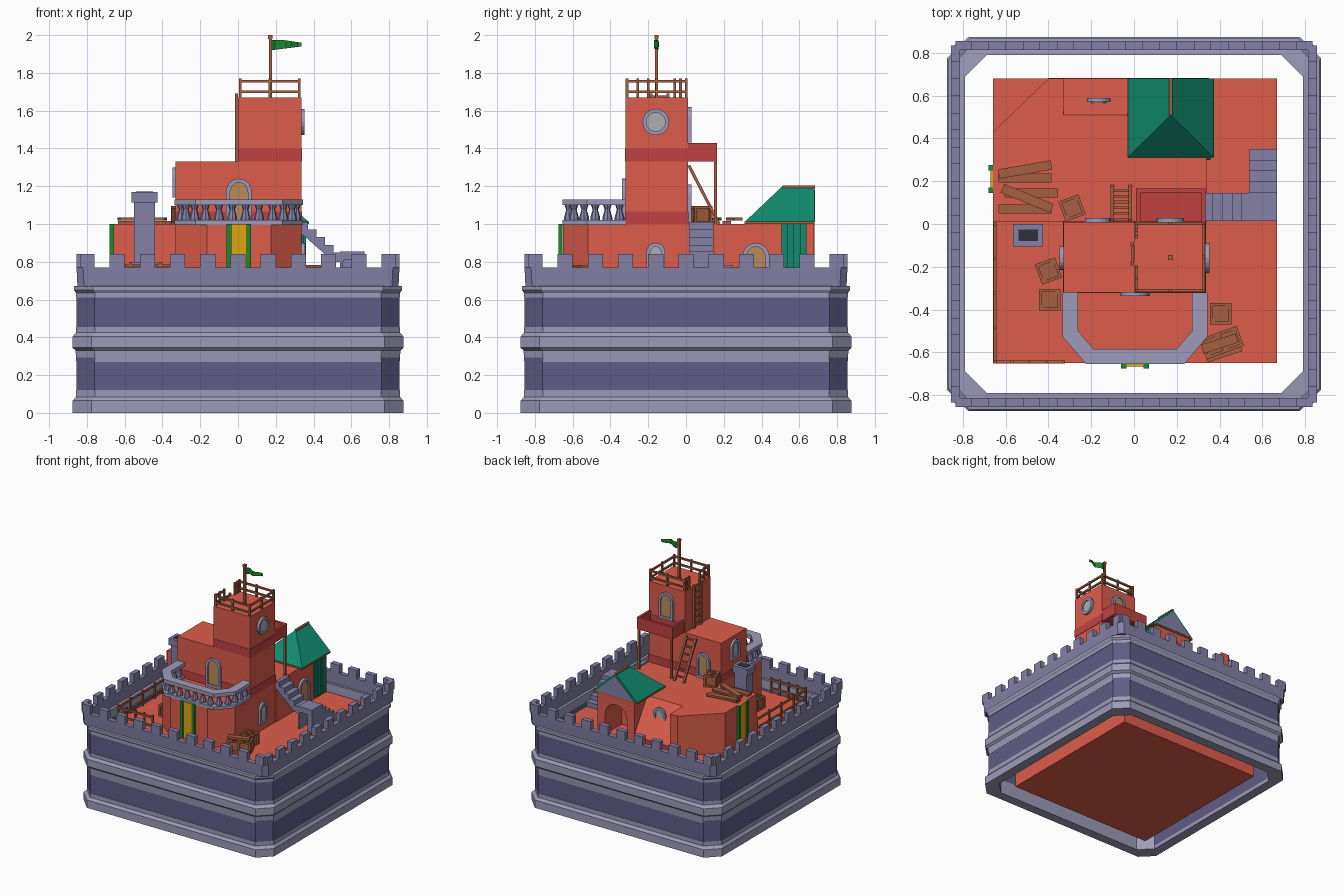
import bpy, bmesh, math
from mathutils import Matrix, Vector

if "Cube" in bpy.data.objects:
    bpy.data.objects.remove(bpy.data.objects["Cube"])

def mat(name, *c):
    m = bpy.data.materials.new(name)
    m.diffuse_color = (*c, 1)
    m.use_nodes = True
    m.node_tree.nodes["Principled BSDF"].inputs["Base Color"].default_value = m.diffuse_color
    return m

RED, DRED = mat("red", .73, .11, .07), mat("dark_red", .53, .055, .055)
PANEL, BAND, STONE = mat("panel", .115, .107, .24), mat("band", .34, .33, .48), mat("stone", .23, .22, .38)
WOOD, DOOR, GLASS = mat("wood", .38, .115, .053), mat("door", .5, .26, .11), mat("glass", .43, .43, .45)
GREEN, DGREEN, GOLD = mat("green", .005, .26, .155), mat("flag_green", .01, .26, .03), mat("gold", .75, .38, .005)
DARK = mat("dark", .03, .03, .05)

def finish(bm, name, m):
    bmesh.ops.recalc_face_normals(bm, faces=bm.faces)
    me = bpy.data.meshes.new(name)
    bm.to_mesh(me)
    bm.free()
    me.materials.append(m)
    o = bpy.data.objects.new(name, me)
    bpy.context.collection.objects.link(o)
    return o

def prism(bm, pts, d0, d1, M=Matrix()):
    a = [bm.verts.new(M @ Vector((u, v, d0))) for u, v in pts]
    b = [bm.verts.new(M @ Vector((u, v, d1))) for u, v in pts]
    n = len(pts)
    bm.faces.new(a[::-1])
    bm.faces.new(b)
    for i in range(n):
        j = (i + 1) % n
        bm.faces.new((a[i], a[j], b[j], b[i]))

def box(bm, x0, x1, y0, y1, z0, z1, M=Matrix()):
    prism(bm, [(x0, y0), (x1, y0), (x1, y1), (x0, y1)], z0, z1, M)

def boxes(name, m, *bs):
    bm = bmesh.new()
    for b in bs:
        box(bm, *b)
    return finish(bm, name, m)

def solid(name, m, pts, d0, d1, M=Matrix()):
    bm = bmesh.new()
    prism(bm, pts, d0, d1, M)
    return finish(bm, name, m)

def beam(bm, a, b, w):
    a, b = Vector(a), Vector(b)
    q = (b - a).to_track_quat('Z', 'Y').to_matrix().to_4x4()
    box(bm, -w/2, w/2, -w/2, w/2, 0, (b - a).length, Matrix.Translation(a) @ q)

def facing(x, y, z, deg):  # local (u, v, d): u along wall, v up, d outward; 0 faces -y
    return Matrix.Translation((x, y, z)) @ Matrix.Rotation(math.radians(deg), 4, 'Z') @ Matrix.Rotation(math.pi/2, 4, 'X')

def arch_pts(w, h, n=10):
    r = w / 2
    return [(-r, 0), (r, 0)] + [(r*math.cos(math.pi*i/n), h - r + r*math.sin(math.pi*i/n)) for i in range(n + 1)][0 if h > r else 1:-1] + [(-r, h - r)]

def opening(name, M, w, h, fill, rim=.02, shape=arch_pts):
    outer = shape(w, h)
    inner = [(u*(1 - 2*rim/w), h/2 + (v - h/2)*(1 - 2*rim/h)) for u, v in outer]
    bm = bmesh.new()
    loops = [[bm.verts.new(M @ Vector((u, v, d))) for u, v in p] for p, d in ((outer, 0), (outer, .018), (inner, .018), (inner, 0))]
    n = len(outer)
    for k in range(4):
        for i in range(n):
            j = (i + 1) % n
            p, q = loops[k], loops[(k + 1) % 4]
            bm.faces.new((p[i], p[j], q[j], q[i]))
    finish(bm, name + "_frame", BAND)
    solid(name + "_fill", fill, inner, -.005, .008, M)

# Outer wall: chamfered square rings lofted from (half width, z) sections
def ring(name, m, prof, ch):
    bm = bmesh.new()
    loops = []
    for r, z in prof:
        c = r - ch
        loops.append([bm.verts.new((x, y, z)) for x, y in
                      ((c, -r), (r, -c), (r, c), (c, r), (-c, r), (-r, c), (-r, -c), (-c, -r))])
    for k in range(len(loops)):
        p, q = loops[k], loops[(k + 1) % len(loops)]
        for i in range(8):
            j = (i + 1) % 8
            bm.faces.new((p[i], p[j], q[j], q[i]))
    finish(bm, name, m)

I = .795
ring("wall_panels", PANEL, [(.855, .03), (.855, .64), (I, .64), (I, .03)], .095)
ring("wall_base_band", BAND, [(.875, 0), (.875, .065), (.858, .085), (.858, .12), (I, .12), (I, 0)], .1)
ring("wall_middle_band", BAND, [(.856, .27), (.86, .33), (.875, .345), (.875, .405), (.858, .425), (.858, .455), (I, .455), (I, .27)], .1)
ring("wall_top_band", BAND, [(.858, .61), (.858, .635), (.868, .65), (.868, .67), (I - .005, .68), (I - .005, .61)], .1)
ring("parapet", STONE, [(.85, .67), (.855, .77), (.815, .77), (.815, .67)], .035)
bm = bmesh.new()
for s in range(4):
    R = Matrix.Rotation(s*math.pi/2, 4, 'Z')
    for k in range(11):
        x = -.8 + .16*k
        box(bm, max(x - .04, -.835), min(x + .04, .835), -.855, -.815, .77, .84, R)
finish(bm, "merlons", STONE)

# Ground block and lower storey
boxes("ground", RED, (-.66, .67, -.65, .68, 0, .67))
outer = [(-.335, -.32), (-.335, -.525), (-.225, -.655), (.235, -.655), (.345, -.525), (.345, -.32)]
inner = [(-.262, -.32), (-.262, -.5), (-.19, -.585), (.2, -.585), (.272, -.5), (.272, -.32)]
mid = [((a[0] + b[0])/2, (a[1] + b[1])/2) for a, b in zip(outer, inner)]
bay = [(-.33, -.3), (-.33, -.52), (-.165, -.65), (.175, -.65), (.335, -.52), (.335, -.3)]
solid("front_bay", RED, bay, .67, 1.0)
solid("terrace", RED, [(-.66, .01), (.34, .01), (.34, .46), (-.01, .46), (-.01, .51), (-.33, .51),
                       (-.33, .68), (-.4, .68), (-.66, .43)], .67, 1.0)
SIDE = Matrix(((0, 0, 1, 0), (1, 0, 0, 0), (0, 1, 0, 0), (0, 0, 0, 1)))  # (y, z) profile along x
solid("sloped_back_wall", RED, [(.51, .67), (.68, .67), (.68, .73), (.51, 1.0)], -.33, 0, SIDE)
boxes("back_base_course", DRED, (-.33, 0, .66, .683, .67, .73), (-.4, -.33, .66, .683, .67, .72))

# Hall, tower and rear platform
boxes("hall", RED, (-.33, 0, -.32, .01, .67, 1.33), (0, .335, -.32, .01, .67, 1.67))
boxes("tower_bands", DRED, (.002, .338, -.323, .013, 1.33, 1.4), (-.332, .338, -.323, .013, 1.0, 1.065))
boxes("rear_platform", DRED, (.01, .335, .01, .165, 1.33, 1.345), (.01, .03, .01, .165, 1.33, 1.43),
      (.315, .335, .01, .165, 1.33, 1.43), (.01, .335, .145, .165, 1.33, 1.43))
boxes("platform_posts", WOOD, (.015, .033, .147, .163, 1, 1.33), (.315, .333, .147, .163, 1, 1.33))

# Balcony: slab, handrail, turned balusters
solid("balcony_slab", BAND, outer + inner[::-1], .995, 1.02)
solid("balcony_rail", BAND, outer + inner[::-1], 1.1, 1.13)
bm = bmesh.new()
for a, b in zip(mid, mid[1:]):
    a, b = Vector(a), Vector(b)
    n = max(1, round((b - a).length / .075))
    for i in range(n):
        p = a.lerp(b, (i + .5)/n)
        for r0, r1, z, h in ((.026, .026, 1.027, .014), (.026, .014, 1.055, .042), (.014, .024, 1.09, .028)):
            bmesh.ops.create_cone(bm, cap_ends=True, segments=8, radius1=r0, radius2=r1, depth=h,
                                  matrix=Matrix.Translation((p.x, p.y, z)))
finish(bm, "balusters", STONE)

# Back house: archway, hip-and-gable roof
hole = [(.17 - .1*math.cos(math.pi*i/10), .84 + .1*math.sin(math.pi*i/10)) for i in range(11)]
FR = facing(0, 0, 0, 0)
solid("back_house", RED, [(0, .67), (.07, .67)] + hole + [(.27, .67), (.34, .67), (.34, 1), (0, 1)], -.675, -.45, FR)
bm = bmesh.new()
e = [bm.verts.new(p) for p in ((-.03, .31, 1.01), (.375, .31, 1.01), (.375, .68, 1.01), (-.03, .68, 1.01),
                               (.172, .51, 1.2), (.172, .68, 1.2))]
for f in ((0, 1, 4), (1, 2, 5, 4), (3, 0, 4, 5), (0, 3, 2, 1), (2, 3, 5)):
    bm.faces.new([e[i] for i in f])
finish(bm, "roof", GREEN)
boxes("roof_eave", WOOD, (-.03, .375, .31, .68, 1.0, 1.012))
solid("gable", STONE, [(-.005, 1.012), (.35, 1.012), (.172, 1.18)], -.684, -.66, FR)
boxes("ridge_beam", WOOD, (.163, .181, .51, .682, 1.188, 1.203))
bm = bmesh.new()
for k in range(4):
    box(bm, .335, .35 + .01*(k % 2), .505 + .033*k, .538 + .033*k, .69, 1.0)
finish(bm, "side_curtain", GREEN)

# Doors and windows
circle = lambda w, h: [(w/2*math.cos(math.tau*i/20), h/2 + h/2*math.sin(math.tau*i/20)) for i in range(20)]
opening("balcony_door", facing(.005, -.32, 1.0, 0), .135, .24, DOOR)
opening("hall_back_door", facing(-.17, .01, 1.0, 180), .12, .21, DOOR)
opening("tower_back_door", facing(.17, .01, 1.4, 180), .13, .22, DOOR)
opening("house_side_door", facing(.34, .37, .67, 90), .14, .23, DOOR)
opening("bay_side_window", facing(.335, -.16, .73, 90), .1, .17, GLASS)
opening("hall_side_window", facing(-.33, -.16, 1.14, -90), .11, .16, GLASS)
opening("back_window", facing(-.165, .572, .8, 180), .11, .17, GLASS)
opening("round_window", facing(.335, -.16, 1.47, 90), .14, .14, GLASS, shape=circle)

# Striped hanging banners
for name, M in (("front", facing(.005, -.655, 0, 0)), ("left", facing(-.66, .21, 0, -90))):
    bm = bmesh.new()
    box(bm, -.04, .04, .7, 1.0, 0, .012, M)
    finish(bm, name + "_banner", GOLD)
    bm = bmesh.new()
    for s in (-1, 1):
        box(bm, min(s*.04, s*.065), max(s*.04, s*.065), .7, 1.0, 0, .02, M)
    finish(bm, name + "_banner_edges", DGREEN)

# Side stairs: sawtooth flight, landing, second flight
saw = [(.335, 1.01)]
for k in range(4):
    saw += [(.37 + .045*k, 1.01 - .04*k), (.37 + .045*k, .97 - .04*k)]
saw += [(.56, .85), (.56, .8), (.505, .8), (.335, .95)]
solid("upper_stairs", STONE, saw, -.145, -.015, FR)
boxes("stair_landing", STONE, (.54, .67, .015, .15, .81, .855), (.54, .555, .015, .15, .67, .81), (.63, .67, .015, .15, .67, .81))
boxes("lower_stairs", STONE, *[(.54, .67, .15 + .05*k, .2 + .05*k, .67, .82 - .037*k) for k in range(4)])

# Chimney
boxes("chimney", STONE, (-.55, -.44, -.095, -.005, .67, 1.12), (-.565, -.425, -.105, 0, .67, .8), (-.565, -.425, -.105, 0, 1.115, 1.17))
boxes("chimney_hole", DARK, (-.54, -.45, -.08, -.025, 1.16, 1.173))

# Tower railing, courtyard fence, ladders
def railing(name, pts, z, h, w, n):
    bm = bmesh.new()
    for a, b in zip(pts, pts[1:]):
        a, b = Vector((*a, z)), Vector((*b, z))
        for i in range(n + 1):
            p = a.lerp(b, i/n)
            beam(bm, p, p + Vector((0, 0, h)), w)
        for t in (.3, .85):
            o = Vector((0, 0, h*t))
            beam(bm, a + o, b + o, w)
    finish(bm, name, WOOD)

railing("tower_railing", [(.012, -.2), (.012, -.312), (.325, -.312), (.325, .002), (.012, .002), (.012, -.06)], 1.67, .1, .014, 2)
railing("fence", [(-.65, 0), (-.65, -.645), (-.33, -.645)], .67, .13, .014, 4)

def ladder(name, foot, top, half, n):
    bm = bmesh.new()
    f, t, h = Vector(foot), Vector(top), Vector(half)
    for s in (-1, 1):
        beam(bm, f + s*h, t + s*h, .016)
    for i in range(n):
        p = f.lerp(t, (i + .7)/n)
        beam(bm, p - h, p + h, .012)
    finish(bm, name, WOOD)

ladder("leaning_ladder", (-.06, .175, 1), (-.06, .015, 1.31), (.042, 0, 0), 6)
ladder("tower_ladder", (-.008, -.14, 1.33), (-.008, -.14, 1.69), (0, .045, 0), 7)

# Crates and planks
def crate(i, x, y, z, rot):
    M = Matrix.Translation((x, y, z)) @ Matrix.Rotation(math.radians(rot), 4, 'Z')
    bm = bmesh.new()
    box(bm, -.04, .04, -.04, .04, .005, .085, M)
    for s in (-.043, .043):
        for t in (-.043, .043):
            box(bm, s - .007, s + .007, t - .007, t + .007, 0, .095, M)
        for z0 in (0, .081):
            box(bm, -.05, .05, s - .007, s + .007, z0, z0 + .014, M)
            box(bm, s - .007, s + .007, -.05, .05, z0, z0 + .014, M)
    prism(bm, [(-.042, -.032), (-.032, -.042), (.042, .032), (.032, .042)], .08, .092, M)
    finish(bm, "crate_%d" % i, WOOD)

for i, c in enumerate(((-.29, .075, 1.0, 20), (-.4, -.22, .67, 20), (-.395, -.355, .67, 0), (.405, -.42, .67, 0),
                       (.37, -.57, .67, 20), (.45, -.54, .67, 20))):
    crate(i + 1, *c)
bm = bmesh.new()
for x, y, z, rot, l in ((-.51, .215, 1.0, 0, .25), (-.51, .07, 1.0, 0, .25), (-.48, .145, 1.0, 0, .25),
                        (-.51, .255, 1.018, 10, .25), (-.5, .12, 1.018, -22, .25), (.4, -.56, .766, 18, .17), (.42, -.6, .67, 18, .17)):
    box(bm, -l/2, l/2, -.022, .022, 0, .017, Matrix.Translation((x, y, z)) @ Matrix.Rotation(math.radians(rot), 4, 'Z'))
finish(bm, "loose_planks", WOOD)

# Flag
boxes("flag_pole", WOOD, (.163, .18, -.165, -.148, 1.67, 1.98), (.16, .183, -.168, -.145, 1.98, 2.0))
wave = [(.175 + .02*i, -.157 + .014*math.sin(i*1.1)) for i in range(9)]
bm = bmesh.new()
cols = [[bm.verts.new((x, y, z)) for z in (1.92 + .0025*i, 1.975 - .003*max(0, i - 3))] for i, (x, y) in enumerate(wave)]
for a, b in zip(cols, cols[1:]):
    bm.faces.new((a[0], b[0], b[1], a[1]))
bmesh.ops.solidify(bm, geom=bm.faces[:], thickness=.004)
finish(bm, "flag", DGREEN)
